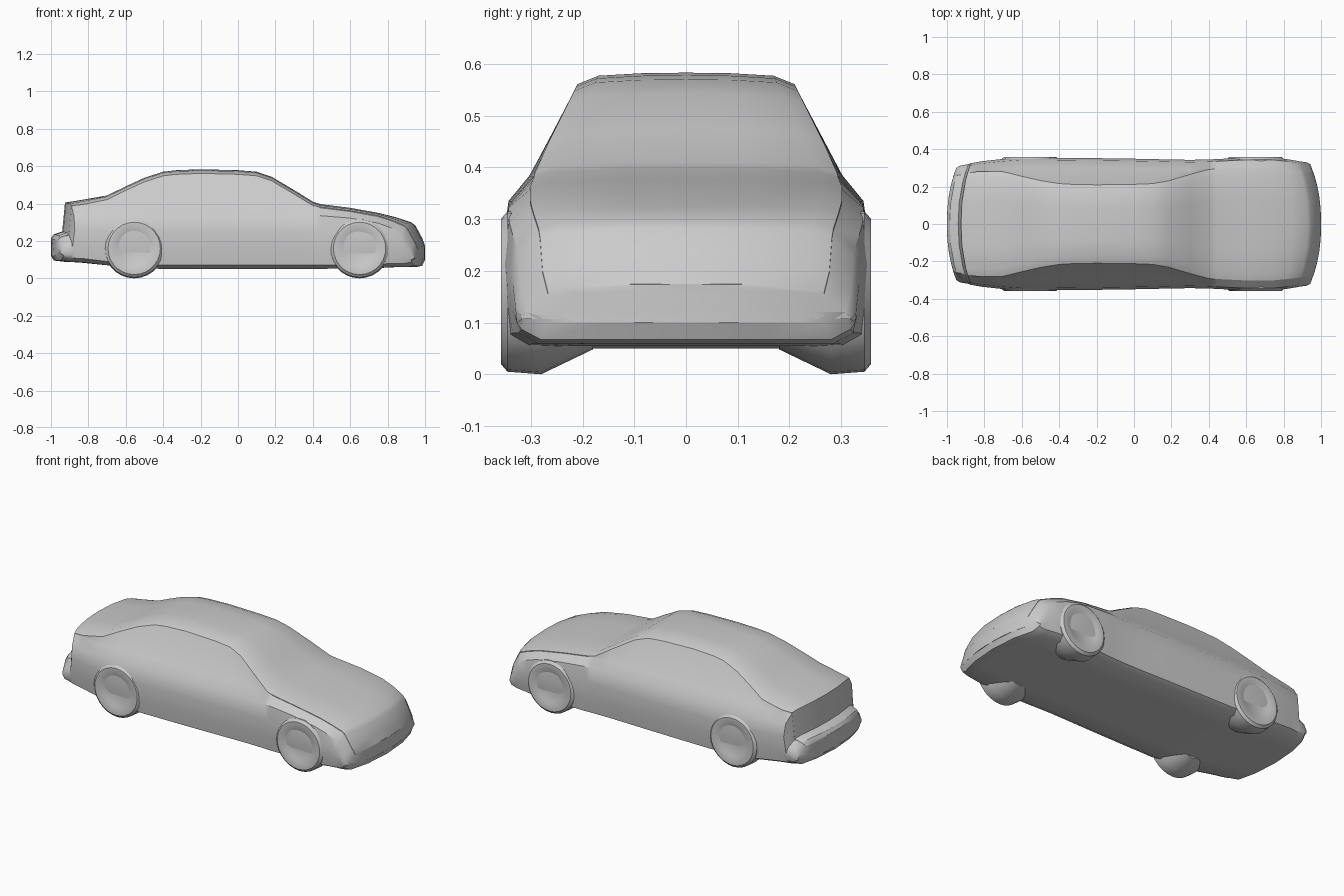
import bpy, bmesh, math

cube = bpy.data.objects.get("Cube")
if cube:
    bpy.data.objects.remove(cube, do_unlink=True)

# One plain grey for the whole car
grey = bpy.data.materials.new("plain grey")
grey.use_nodes = True
colour = (0.6, 0.6, 0.6, 1)
grey.diffuse_color = colour
grey.node_tree.nodes["Principled BSDF"].inputs["Base Color"].default_value = colour


def finish(bm, name, angle):
    bmesh.ops.remove_doubles(bm, verts=bm.verts, dist=0.0005)
    bmesh.ops.recalc_face_normals(bm, faces=bm.faces)
    mesh = bpy.data.meshes.new(name)
    bm.to_mesh(mesh)
    bm.free()
    mesh.materials.append(grey)
    ob = bpy.data.objects.new(name, mesh)
    bpy.context.collection.objects.link(ob)
    bpy.ops.object.select_all(action='DESELECT')
    ob.select_set(True)
    bpy.context.view_layer.objects.active = ob
    bpy.ops.object.shade_smooth_by_angle(angle=math.radians(angle))
    return ob


def bridge(bm, rings):
    for a, b in zip(rings, rings[1:]):
        n = len(a)
        for i in range(n):
            j = (i + 1) % n
            bm.faces.new((a[i], a[j], b[j], b[i]))


# Body stations from tail to nose: x, underside, top, half width
stations = [
    (-1.0, .12, .215, .30), (-.985, .095, .235, .312), (-.94, .09, .25, .32),
    (-.925, .088, .405, .325), (-.85, .085, .417, .335), (-.7, .07, .443, .348),
    (-.6, .06, .492, .355), (-.5, .055, .538, .355), (-.4, .05, .57, .354),
    (-.33, .05, .578, .353), (-.2, .05, .583, .352), (0, .05, .578, .349),
    (.1, .05, .57, .347), (.18, .05, .543, .345), (.3, .05, .472, .343),
    (.4, .05, .41, .345), (.44, .05, .397, .347), (.6, .055, .377, .355),
    (.75, .055, .35, .354), (.85, .06, .325, .347), (.93, .06, .298, .338),
    (.95, .06, .28, .335), (.985, .067, .215, .33), (1.0, .10, .175, .32),
]


def half_section(zb, zt, w):
    shoulder = min(.335, zt - .055)
    foot = min(.385, zt - .02)
    edge_z = max(foot + .004, zt - .022)
    edge_y = min(w - .053, .30 - (edge_z - .38) * .5)
    crown = edge_y - .04
    rise = shoulder - zb
    return [(0, zb), (w * .5, zb), (w - .05, zb), (w - .012, zb + .02),
            (w - .003, zb + rise * .35), (w, zb + rise * .7),
            (w - .012, shoulder), (w - .053, foot), (edge_y, edge_z),
            (crown, zt - .006), (crown * .5, zt - .001), (0, zt)]


def ring(bm, x, section, squeeze=1):
    # Both bumpers bow outward in plan
    fade = min(1, max(0, (abs(x) - .75) / .2))
    loop = section + [(-y, z) for y, z in section[-2:0:-1]]
    verts = []
    for y, z in loop:
        y *= squeeze
        bow = .062 * fade * (abs(y) / .33) ** 2.3
        verts.append(bm.verts.new((x - math.copysign(bow, x), y, z)))
    return verts


bm = bmesh.new()
rings = [ring(bm, x, half_section(zb, zt, w)) for x, zb, zt, w in stations]
squeezes = (.8, .55, .3, 0)
tail, nose = stations[0], stations[-1]
tail_cap = [ring(bm, tail[0], half_section(*tail[1:]), s) for s in reversed(squeezes)]
nose_cap = [ring(bm, nose[0], half_section(*nose[1:]), s) for s in squeezes]
bridge(bm, tail_cap + rings + nose_cap)
finish(bm, "car_body", 32)

# Wheels: turned profile (y, radius), dished outside and tapered inside
wheel_profile = [(.35, 0), (.35, .085), (.358, .10), (.358, .14), (.345, .155),
                 (.28, .16), (.18, .112), (.18, 0)]


def wheel(name, cx, side):
    bm = bmesh.new()
    steps = 28
    loops = []
    for y, r in wheel_profile:
        loops.append([bm.verts.new((cx + r * math.cos(a), side * y, .16 + r * math.sin(a)))
                      for a in (2 * math.pi * k / steps for k in range(steps))])
    bridge(bm, loops)
    finish(bm, name, 35)


for end, cx in (("rear", -.555), ("front", .65)):
    for label, side in (("left", 1), ("right", -1)):
        wheel(f"{end}_wheel_{label}", cx, side)
